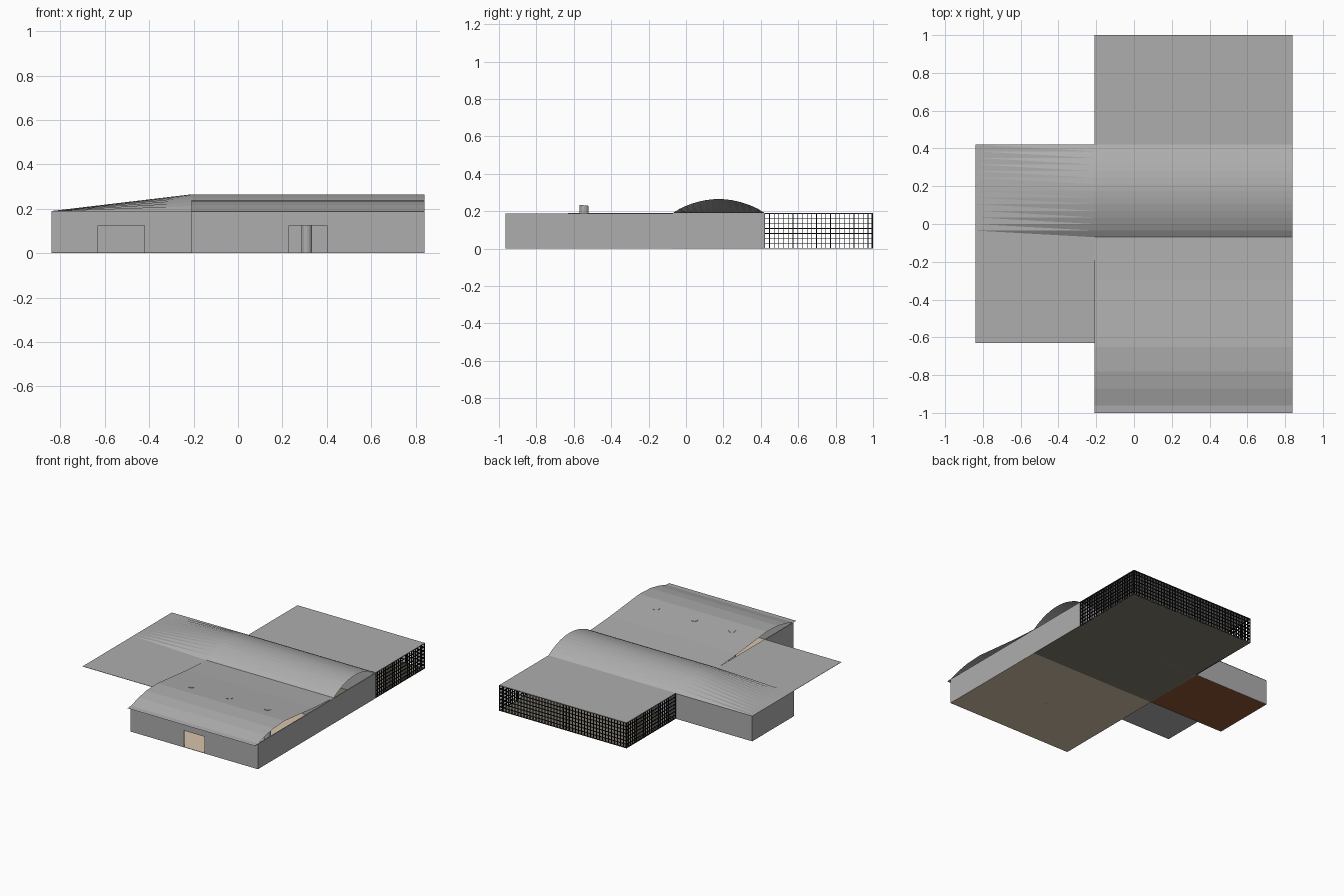
import bpy, math

if "Cube" in bpy.data.objects:
    bpy.data.objects.remove(bpy.data.objects["Cube"])

def mat(name, r, g, b):
    m = bpy.data.materials.new(name)
    m.diffuse_color = (r, g, b, 1)
    m.use_nodes = True
    m.node_tree.nodes["Principled BSDF"].inputs["Base Color"].default_value = m.diffuse_color
    return m

GREY = mat("grey", 0.42, 0.42, 0.42)
TAN = mat("tan_floor", 0.68, 0.55, 0.41)
TAUPE = mat("taupe_floor", 0.22, 0.195, 0.155)
RUST = mat("rust_floor", 0.28, 0.093, 0.036)
BLACK = mat("black_wire", 0.008, 0.008, 0.008)

def mesh(name, verts, faces, m):
    me = bpy.data.meshes.new(name)
    me.from_pydata(verts, [], faces)
    me.materials.append(m)
    ob = bpy.data.objects.new(name, me)
    bpy.context.collection.objects.link(ob)
    return ob

def boxes(name, m, spans):
    """One object from boxes given as (x0, x1, y0, y1, z0, z1)."""
    verts, faces = [], []
    for x0, x1, y0, y1, z0, z1 in spans:
        n = len(verts)
        verts += [(x, y, z) for z in (z0, z1) for x, y in
                  ((x0, y0), (x1, y0), (x1, y1), (x0, y1))]
        faces += [tuple(n + i for i in f) for f in
                  ((3, 2, 1, 0), (4, 5, 6, 7), (0, 1, 5, 4),
                   (1, 2, 6, 5), (2, 3, 7, 6), (3, 0, 4, 7))]
    return mesh(name, verts, faces, m)

L, M, R = -0.84, -0.21, 0.84          # wing left, hall left, hall right
F, D, B, K = -0.965, -0.07, 0.42, 1.0  # front, divider, back, kennel back
H, T = 0.188, 0.006                    # wall height and thickness

def wall_with_opening(name, x0, x1, y, a, b, top):
    boxes(name, GREY, [(x0, a, y, y + T, 0, H), (b, x1, y, y + T, 0, H),
                       (a, b, y, y + T, top, H)])

# Floors
boxes("hall_floor", TAN, [(M, R, F, D, 0, 0.003)])
boxes("back_floor", TAUPE, [(M, R, D, K, 0, 0.003)])
boxes("wing_floor", RUST, [(L, M, D, B, 0, 0.003)])

# Walls
wall_with_opening("front_wall", M, R, F, 0.23, 0.40, 0.125)
wall_with_opening("wing_front_wall", L, M, D, -0.63, -0.42, 0.125)
boxes("side_walls", GREY, [(R - T, R, F, B, 0, H), (M, M + T, F, B, 0, H),
                           (L, L + T, D, B, 0, H)])
boxes("back_wall", GREY, [(L, R, B - T, B, 0, H)])
boxes("divider_wall", GREY, [(M + T, R - T, D, D + T, 0, H)])
boxes("inner_door", GREY, [(0.29, 0.332, D - 0.004, D, 0.003, 0.125)])
boxes("inner_door_window", GREY, [(0.295, 0.327, D - 0.006, D - 0.004, 0.045, 0.105)])

# Flat roofs
boxes("kennel_roof", GREY, [(M, R, B, K, H, 0.191)])
boxes("carport_roof", GREY, [(L, M, -0.63, D, H, 0.19)])

def sheet(name, prof, x0, x1):
    n = len(prof)
    verts = [(x, y, z) for x in (x0, x1) for y, z in prof]
    return mesh(name, verts, [(i, n + i, n + i + 1, i + 1) for i in range(n - 1)], GREY)

# Open curved roof over the front hall
sheet("front_roof", [(-1, 0.187), (-0.96, 0.19), (-0.87, 0.217), (-0.78, 0.234),
                     (-0.65, 0.24), (-0.5, 0.225), (-0.3, 0.205), (D, 0.19)], M, R)

# Barrel roof and its taper down to the wing edge
N = 14
barrel = [(D + (B - D) * i / N,
           0.19 + 0.075 * abs(math.sin(math.pi * i / N)) ** 0.8) for i in range(N + 1)]
sheet("barrel_roof", barrel, M, R)
verts = [(L, y, 0.19) for y, z in barrel] + [(M, y, z) for y, z in barrel]
faces = []
for i in range(N):
    faces += [(i, N + 1 + i, i + 1), (i + 1, N + 1 + i, N + 2 + i)]
mesh("taper_roof", verts, faces, GREY)

# Columns that just break through the front roof
for x in (0.0, 0.31, 0.625):
    verts = []
    for z in (0, 1):
        for k in range(12):
            a = 2 * math.pi * k / 12
            y = -0.545 + 0.024 * math.sin(a)
            top = 0.2315 - 0.11 * (y + 0.545)
            verts.append((x + 0.024 * math.cos(a), y, z * top))
    faces = [tuple(reversed(range(12))), tuple(range(12, 24))]
    faces += [(k, (k + 1) % 12, 12 + (k + 1) % 12, 12 + k) for k in range(12)]
    mesh("column", verts, faces, GREY)

# Wire mesh round the kennel: bars on both sides and the back
w, d = 0.0016, 0.008
bars = []
ny, nx, nz = 23, 42, 7
for x0 in (M, R - d):
    for i in range(ny + 1):
        y = B + w + (K - B - 2 * w) * i / ny
        bars.append((x0, x0 + d, y - w, y + w, 0, H))
    for j in range(nz + 1):
        z = w + (H - 2 * w) * j / nz
        bars.append((x0, x0 + d, B, K, z - w, z + w))
for i in range(nx + 1):
    x = M + w + (R - M - 2 * w) * i / nx
    bars.append((x - w, x + w, K - d, K, 0, H))
for j in range(nz + 1):
    z = w + (H - 2 * w) * j / nz
    bars.append((M, R, K - d, K, z - w, z + w))
boxes("kennel_wire", BLACK, bars)
